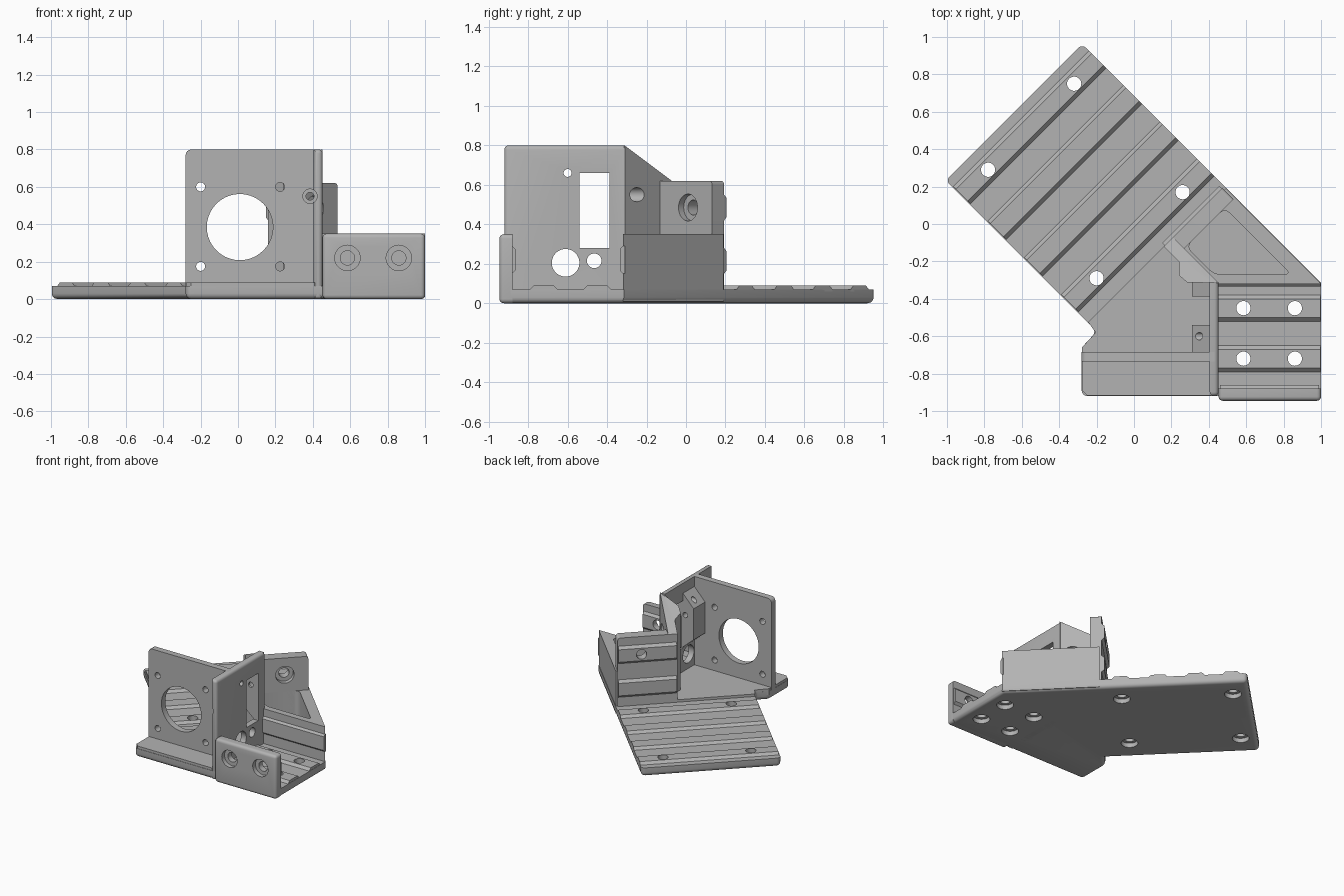
import bpy, bmesh, math
from mathutils import Vector

if "Cube" in bpy.data.objects:
    bpy.data.objects.remove(bpy.data.objects["Cube"])

grey = bpy.data.materials.new("matte grey")
grey.diffuse_color = (0.45, 0.45, 0.45, 1)
grey.use_nodes = True
grey.node_tree.nodes["Principled BSDF"].inputs["Base Color"].default_value = grey.diffuse_color
R = math.sqrt(0.5)


def finish(name, bm):
    bmesh.ops.recalc_face_normals(bm, faces=bm.faces)
    me = bpy.data.meshes.new(name)
    bm.to_mesh(me)
    bm.free()
    me.materials.append(grey)
    ob = bpy.data.objects.new(name, me)
    bpy.context.collection.objects.link(ob)
    return ob


def prism(name, pts, lo, hi, axis="z", bevel=0, pick=None, slope=None):
    """Extrude a 2D outline along an axis, rounding the edges chosen by pick."""
    put = {"x": lambda a, b, h: (h, a, b), "y": lambda a, b, h: (a, h, b),
           "z": lambda a, b, h: (a, b, h)}[axis]
    bm = bmesh.new()
    low = [bm.verts.new(put(a, b, lo)) for a, b in pts]
    high = [bm.verts.new(put(a, b, hi)) for a, b in pts]
    bm.faces.new(low)
    bm.faces.new(high)
    n = len(pts)
    for i in range(n):
        j = (i + 1) % n
        bm.faces.new((low[i], low[j], high[j], high[i]))
    bmesh.ops.recalc_face_normals(bm, faces=bm.faces)
    if slope:
        cut = bmesh.ops.bisect_plane(bm, geom=bm.verts[:] + bm.edges[:] + bm.faces[:],
                                     plane_co=slope[0], plane_no=slope[1], clear_outer=True)
        bmesh.ops.holes_fill(bm, edges=[e for e in cut["geom_cut"]
                                        if isinstance(e, bmesh.types.BMEdge)])
    if bevel:
        es = [e for e in bm.edges if pick(e.verts[0].co, e.verts[1].co)]
        bmesh.ops.bevel(bm, geom=es, offset=bevel, segments=4, profile=0.5,
                        affect="EDGES", clamp_overlap=True)
    return finish(name, bm)


def rect(a0, a1, b0, b1):
    return [(a0, b0), (a1, b0), (a1, b1), (a0, b1)]


def ridge(name, a, b, up, half=0.07, h=0.02):
    """Raised trapezoid rib from a to b that fits an extrusion slot."""
    a, b, up = Vector(a), Vector(b), Vector(up)
    side = (b - a).normalized().cross(up)
    bm = bmesh.new()
    rings = []
    for p in (a, b):
        rings.append([bm.verts.new(p + side * s + up * t) for s, t in
                      ((-half, -0.01), (-half, 0), (-half + h, h),
                       (half - h, h), (half, 0), (half, -0.01))])
    bm.faces.new(rings[0])
    bm.faces.new(rings[1])
    for i in range(6):
        j = (i + 1) % 6
        bm.faces.new((rings[0][i], rings[0][j], rings[1][j], rings[1][i]))
    return finish(name, bm)


def drill(p, q, r):
    p, q = Vector(p), Vector(q)
    bpy.ops.mesh.primitive_cylinder_add(vertices=40, radius=r, depth=(q - p).length,
                                        location=(p + q) / 2)
    ob = bpy.context.object
    ob.rotation_euler = (q - p).to_track_quat("Z", "Y").to_euler()
    ob.hide_render = True
    return ob


def cut(obs, cutters):
    """Subtract all cutters from the objects, then remove the cutters."""
    for ob in obs:
        for c in cutters:
            m = ob.modifiers.new("cut", "BOOLEAN")
            m.operation, m.solver, m.object = "DIFFERENCE", "EXACT", c
            bpy.context.view_layer.objects.active = ob
            bpy.ops.object.modifier_apply(modifier=m.name)
    for c in cutters:
        bpy.data.objects.remove(c)


def sw(s, w):
    """Point from diagonal coordinates s = x + y and w = y - x."""
    return ((s - w) / 2, (s + w) / 2)


# Base plate with rounded underside
base = prism("base_plate", [sw(-0.775, 1.24), sw(0.685, 1.24), (1, -0.315), (1, -0.92),
             (-0.28, -0.92), (-0.28, -0.66), (-0.2, -0.575)], 0, 0.07, "z", 0.03,
             lambda a, b: max(a.z, b.z) < 0.01 or
             (abs(a.z - b.z) > 0.01 and not (a.x > 0.9 and a.y > -0.5)))
floor = prism("motor_floor", [sw(-0.77, -0.28), sw(0.04, -0.28), (0.43, -0.33), (0.43, -0.9),
              (0.41, -0.917), (-0.25, -0.917), (-0.278, -0.89), (-0.278, -0.66),
              (-0.205, -0.58)], 0.04, 0.09)

# Slot ribs of the diagonal rail and of the side tray
ribs = []
for i, w in enumerate((-0.08, 0.31, 0.70, 1.075)):
    ribs.append(ridge(f"rail_rib_{i}", (*sw(-0.765, w), 0.07), (*sw(0.685, w), 0.07), (0, 0, 1),
                      0.065 if i in (0, 3) else 0.07))
for i, y in enumerate((-0.72, -0.45)):
    ribs.append(ridge(f"tray_rib_{i}", (0.44, y, 0.07), (0.998, y, 0.07), (0, 0, 1)))

# Screw holes through the base, wider underneath
holes = [sw(s, w) for w, pair in ((1.07, (0.43, -0.49)), (-0.09, (0.43, -0.49))) for s in pair]
holes += [(x, y) for x in (0.585, 0.86) for y in (-0.45, -0.72)]
cut([base] + ribs, [drill((x, y, -0.1), (x, y, 0.2), 0.038) for x, y in holes])
cut([base], [drill((x, y, -0.1), (x, y, 0.035), 0.062) for x, y in holes])

# Motor plate
motor = prism("motor_plate", rect(-0.28, 0.43, 0.03, 0.8), -0.735, -0.685, "y", 0.03,
              lambda a, b: abs(a.y - b.y) > 0.01 and a.z > 0.5 and a.x < 0)
cut([motor], [drill((0.01, -1, 0.385), (0.01, -0.5, 0.385), 0.177)] +
    [drill((x, -1, z), (x, -0.5, z), 0.024) for x in (-0.2, 0.225) for z in (0.175, 0.6)])

# Side wall with a window, flanked by guide blocks
wall = prism("side_wall", rect(-0.92, -0.31, 0, 0.8), 0.405, 0.452, "x", 0.022,
             lambda a, b: (min(a.y, b.y) < -0.9 and max(a.y, b.y) < -0.9)
             or (a.x > 0.44 and b.x > 0.44 and a.z > 0.7 and b.z > 0.7))
blocks = [prism(f"guide_block_{i}", [(0.415, 0.28), (0.31, 0.37), (0.31, 0.62), (0.415, 0.73)],
                y0, y1, "y") for i, (y0, y1) in enumerate(((-0.69, -0.54), (-0.388, -0.305)))]
cut([wall], [prism("window_cutter", rect(-0.54, -0.388, 0.28, 0.66), 0.3, 0.5, "x")] +
    [drill((0.3, -0.465, 0.215), (0.6, -0.465, 0.215), 0.037),
     drill((0.3, -0.61, 0.205), (0.6, -0.61, 0.205), 0.07)])
cut([wall, blocks[0]], [drill((0.2, -0.6, 0.66), (0.6, -0.6, 0.66), 0.02)])

# Diagonal corner wall with a sloping top
corner = prism("corner_wall", [(0.452, -0.315), sw(0.137, -0.28), sw(0.04, -0.28), (0.24, -0.2),
               (0.24, -0.275), (0.285, -0.312), (0.405, -0.315)], 0.03, 0.8,
               slope=(Vector((0.45, -0.31, 0.8)), Vector((-0.18, 0.18, 0.48))))

# Long clamp screw hole running front to back
cut([wall, motor, corner] + blocks,
    [drill((0.385, -1, 0.55), (0.385, -0.62, 0.55), 0.038),
     drill((0.385, -0.65, 0.55), (0.385, -0.36, 0.55), 0.021),
     drill((0.385, -0.37, 0.55), (0.385, -0.1, 0.55), 0.036)])

# Corner gusset with a rounded pocket
gusset = prism("corner_gusset", [(0.44, -0.32), (1, -0.32), sw(0.682, -0.30),
               sw(0.12, -0.30)], 0.01, 0.35)
pocket = prism("pocket_cutter", [(0.43, -0.27), (0.84, -0.27), sw(0.57, -0.40),
               sw(0.16, -0.40)], 0.09, 0.5, "z", 0.035, lambda a, b: abs(a.z - b.z) > 0.1)
cut([gusset], [pocket])
tray_back = ridge("tray_back_rib", (0.45, -0.32, 0.22), (0.998, -0.32, 0.22), (0, -1, 0), 0.07, 0.015)

# Upright mounting plate with slot ribs
upright = prism("upright_plate", [sw(0.08, -0.40), sw(0.665, -0.40), sw(0.665, -0.28),
                sw(0.06, -0.28)], 0.03, 0.62, "z", 0.02,
                lambda a, b: a.z > 0.6 and b.z > 0.6 and a.x + a.y > 0.6 and b.x + b.y > 0.6)
up_ribs = [ridge(f"upright_rib_{i}", (*sw(0.05, -0.28), z), (*sw(0.66, -0.28), z), (-R, R, 0))
           for i, z in enumerate((0.215, 0.485))]
c = Vector((*sw(0.42, -0.34), 0.485))
n = Vector((R, -R, 0))
cut([upright] + up_ribs, [drill(c - n * 0.2, c + n * 0.2, 0.038)])
cut([upright], [drill(c + n * 0.005, c + n * 0.2, 0.068)])

# Tray front wall with counterbored holes
front = prism("tray_front", rect(0.452, 1, 0, 0.35), -0.945, -0.88, "y", 0.022,
              lambda a, b: a.y < -0.94 and b.y < -0.94 or abs(a.y - b.y) > 0.01)
front_rib = ridge("tray_front_rib", (0.46, -0.88, 0.22), (0.99, -0.88, 0.22), (0, 1, 0), 0.07, 0.018)
cut([front, front_rib], [drill((x, -1.1, 0.22), (x, -0.8, 0.22), 0.038) for x in (0.585, 0.86)])
cut([front], [drill((x, -1.1, 0.22), (x, -0.91, 0.22), 0.068) for x in (0.585, 0.86)])

# Smooth rounded edges, keep corners crisp
bpy.ops.object.select_all(action="SELECT")
bpy.context.view_layer.objects.active = base
bpy.ops.object.shade_smooth_by_angle(angle=math.radians(30))
